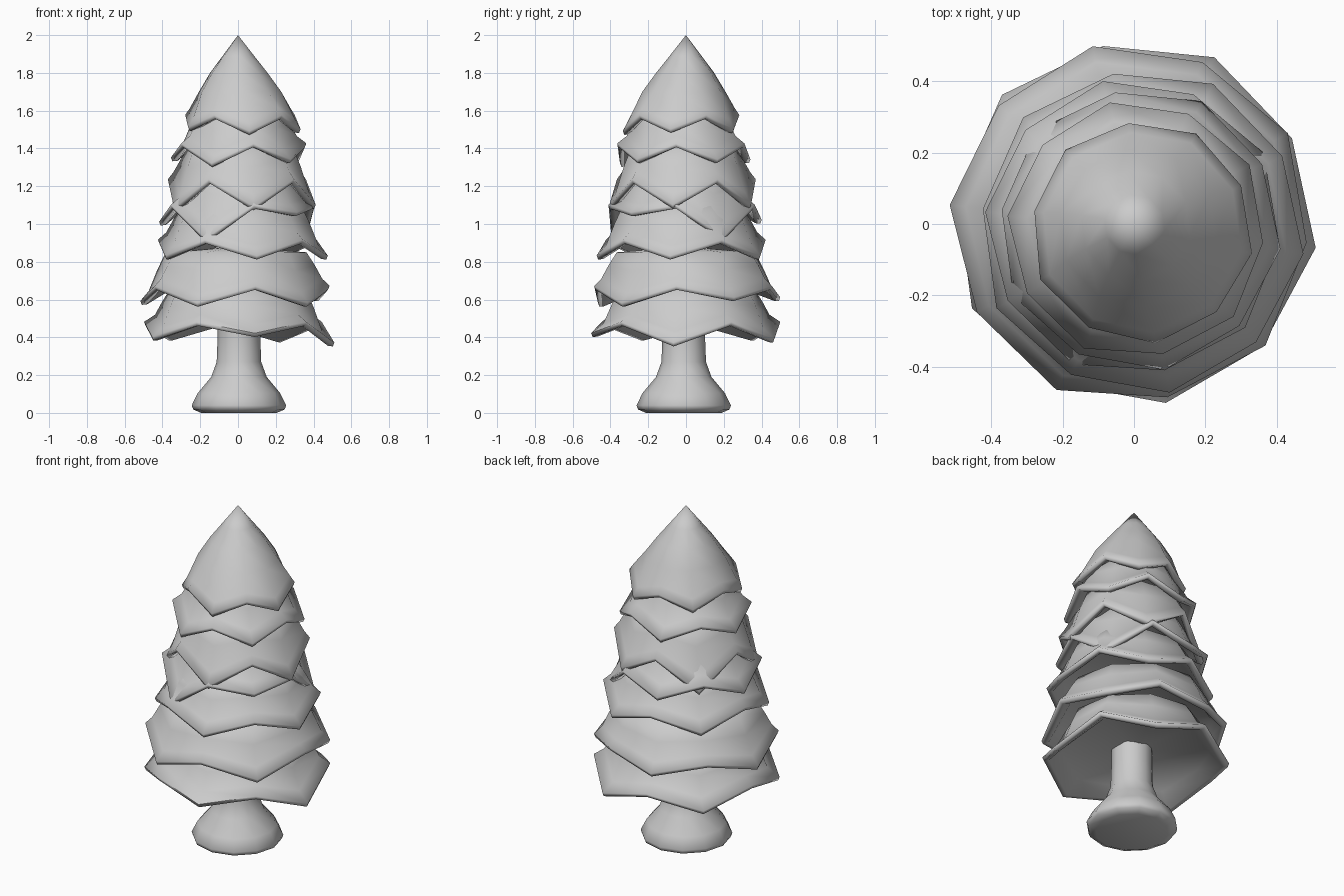
import bpy, bmesh, math

if "Cube" in bpy.data.objects:
    bpy.data.objects.remove(bpy.data.objects["Cube"])


def loft(name, rings, angle=75):
    """Skin a list of closed rings (or single points) from top to bottom."""
    bm = bmesh.new()
    loops = [[bm.verts.new(p) for p in ring] for ring in rings]
    for a, b in zip(loops, loops[1:]):
        n = max(len(a), len(b))
        for i in range(n):
            j = (i + 1) % n
            if len(a) == 1:
                bm.faces.new((a[0], b[i], b[j]))
            elif len(b) == 1:
                bm.faces.new((a[i], b[0], a[j]))
            else:
                bm.faces.new((a[i], b[i], b[j], a[j]))
    bmesh.ops.recalc_face_normals(bm, faces=bm.faces)
    me = bpy.data.meshes.new(name)
    bm.to_mesh(me)
    bm.free()
    me.shade_smooth()
    me.set_sharp_from_angle(angle=math.radians(angle))
    ob = bpy.data.objects.new(name, me)
    bpy.context.collection.objects.link(ob)
    return ob


def tier(name, center, start, r, hz, lows, flare, top=None):
    """Bough skirt: five drooping tips alternating with raised notches."""
    cx, cy = center
    ang = [math.radians(start + 36 * i) for i in range(10)]
    drop = [hz - lows[i // 2] if i % 2 == 0 else 0 for i in range(10)]
    tip = [1 if i % 2 == 0 else 0.975 for i in range(10)]

    def ring(dr, dz, k, t=1.0, c=1.0):
        return [(cx * c + (r * (1 + (tip[i] - 1) * t) + dr) * math.cos(a),
                 cy * c + (r * (1 + (tip[i] - 1) * t) + dr) * math.sin(a),
                 hz + dz - k * drop[i]) for i, a in enumerate(ang)]

    if top:
        upper = [[(0, 0, top[0])]] + [ring(p - r, z - hz, 0, 0, c) for p, z, c in top[1]]
    else:
        upper = [[(cx, cy, hz + 0.22)], ring(-flare - 0.09, 0.19, 0, 0),
                 ring(-flare - 0.045, 0.12, 0.3, 0)]
    rings = upper + [ring(-flare, 0.05, 0.8, 0.5),
                     ring(0, 0.012, 1), ring(-0.008, -0.008, 1),
                     ring(-0.035, -0.008, 0.97), ring(-flare - 0.045, 0.035, 0.5, 0.5),
                     [(cx, cy, hz + 0.04)]]
    loft(name, rings)


# Trunk with a flared foot
profile = [(0.113, 0.6), (0.113, 0.4), (0.118, 0.27), (0.147, 0.19), (0.218, 0.105),
           (0.25, 0.04), (0.242, 0.018), (0.2, 0.0)]
trunk = [[(0.005 + r * math.cos(math.tau * i / 12),
           -0.012 + r * math.sin(math.tau * i / 12), z) for i in range(12)]
         for r, z in profile]
loft("trunk", [[(0, -0.012, 0.6)]] + trunk + [[(0, -0.012, 0)]])

# Bough tiers from bottom to top, alternately rotated
A, B = -80, -114
tier("boughs_1", (0, 0.005), A, 0.515, 0.47, [0.41, 0.36, 0.38, 0.39, 0.39], 0.065)
tier("boughs_2", (-0.01, 0), B, 0.51, 0.66, [0.57, 0.57, 0.60, 0.60, 0.58], 0.045)
tier("boughs_3", (0.02, -0.02), A, 0.46, 0.905, [0.82, 0.82, 0.82, 0.82, 0.82], 0.05)
tier("boughs_4", (0.0, -0.01), B, 0.42, 1.09, [0.91, 1.05, 0.92, 1.01, 1.00], 0.055)
tier("boughs_5", (0.015, -0.015), A, 0.4, 1.225, [1.08, 1.09, 1.09, 1.04, 1.07], 0.035)
tier("boughs_6", (0.008, -0.016), B, 0.365, 1.415, [1.31, 1.33, 1.33, 1.33, 1.34], 0.055)

# Pointed crown
tier("crown", (0.022, -0.022), A - 3, 0.315, 1.565, [1.48, 1.49, 1.49, 1.49, 1.50], 0.03,
     top=(2.0, [(0.085, 1.89, 0.1), (0.155, 1.8, 0.2), (0.222, 1.7, 0.5)]))
